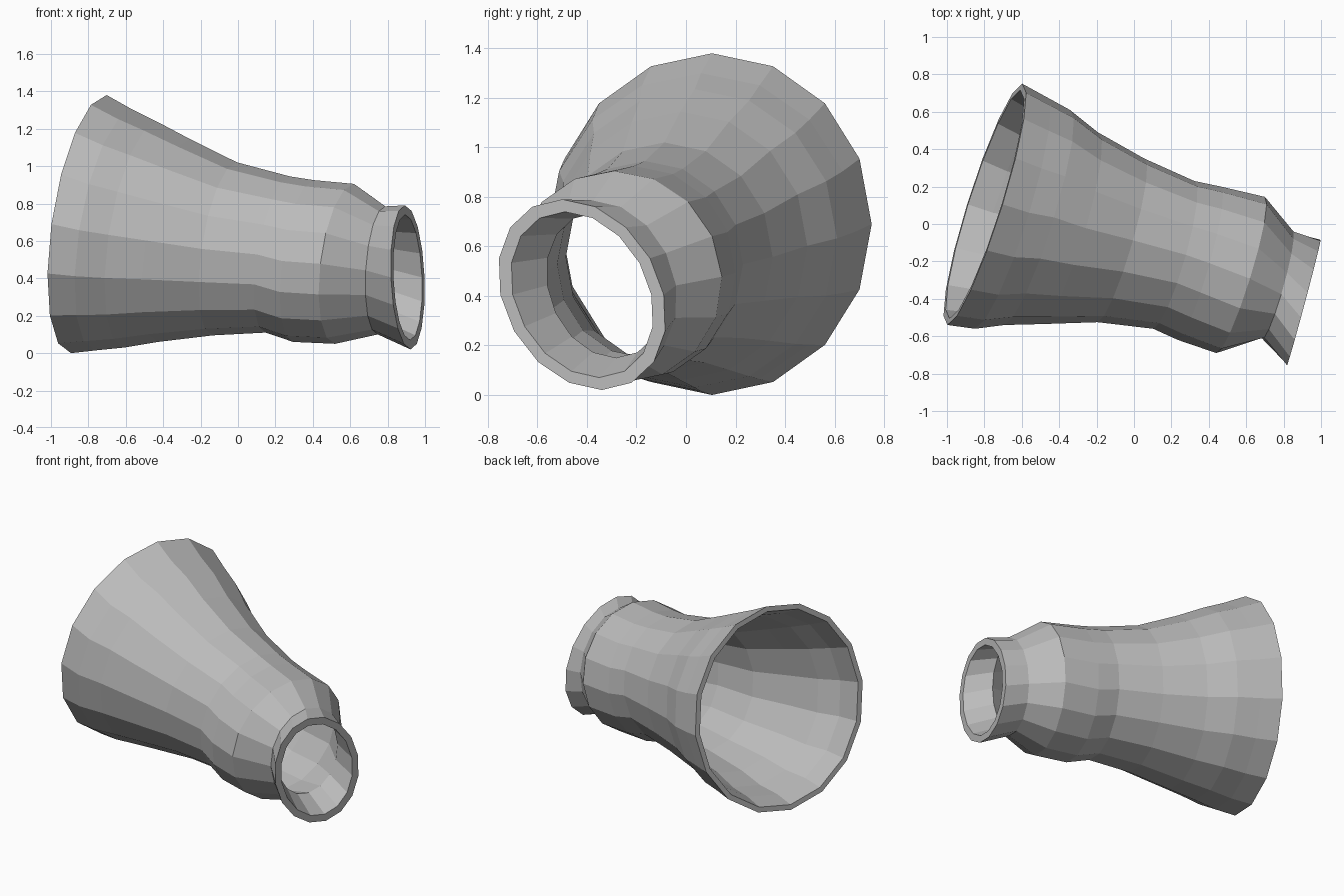
import bpy, bmesh
from math import sin, cos, pi

cube = bpy.data.objects.get("Cube")
if cube:
    bpy.data.objects.remove(cube, do_unlink=True)

SIDES = 16

grey = bpy.data.materials.new("plain_grey")
grey.use_nodes = True
colour = (0.5, 0.5, 0.5, 1)
grey.diffuse_color = colour
grey.node_tree.nodes["Principled BSDF"].inputs["Base Color"].default_value = colour

# Each section: back (x, y), front (x, y), top (x, z), bottom (x, z),
# sideways lean of the section, wall thickness
sections = [
    ((-.60, .75), (-1.0, -.54), (-.70, 1.38), (-.89, .00), 0, .035),
    ((-.48, .68), (-.86, -.56), (-.55, 1.30), (-.75, .015), 0, .04),
    ((-.35, .61), (-.70, -.54), (-.42, 1.235), (-.60, .03), 0, .04),
    ((-.20, .49), (-.50, -.535), (-.25, 1.145), (-.42, .06), 0, .04),
    ((.05, .35), (-.20, -.525), (.00, 1.02), (-.13, .095), 0, .04),
    ((.32, .23), (.10, -.56), (.28, .945), (.15, .11), 0, .04),
    ((.45, .20), (.22, -.62), (.42, .925), (.31, .06), 0, .05),
    ((.70, .145), (.44, -.69), (.62, .905), (.52, .05), -.02, .05),
    ((.85, -.04), (.68, -.61), (.79, .785), (.75, .10), -.05, .05),
    ((1.0, -.09), (.82, -.75), (.89, .79), (.92, .02), -.08, .05),
]


def add_ring(bm, section, inset):
    """Tilted oval ring through the four outline points, shrunk by inset."""
    back, front, top, bottom, lean, _ = section
    cx = (back[0] + front[0] + top[0] + bottom[0]) / 4
    cy, cz = (back[1] + front[1]) / 2, (top[1] + bottom[1]) / 2
    hy, hz = (back[1] - front[1]) / 2, (top[1] - bottom[1]) / 2
    tilt_y, tilt_z = (back[0] - front[0]) / 2, (top[0] - bottom[0]) / 2
    ky, kz = 1 - inset / hy, 1 - inset / hz
    ring = []
    for i in range(SIDES):
        c, s = ky * cos(2 * pi * i / SIDES), kz * sin(2 * pi * i / SIDES)
        ring.append(bm.verts.new((cx + tilt_y * c + tilt_z * s,
                                  cy + hy * c + lean * s, cz + hz * s)))
    return ring


# Flared tube: outer wall out, inner wall back, joined by a rim at each end
bm = bmesh.new()
rings = [add_ring(bm, s, 0) for s in sections]
rings += [add_ring(bm, s, s[5]) for s in reversed(sections)]
for a, b in zip(rings, rings[1:] + rings[:1]):
    for i in range(SIDES):
        j = (i + 1) % SIDES
        bm.faces.new((a[i], a[j], b[j], b[i]))
bmesh.ops.recalc_face_normals(bm, faces=bm.faces)

mesh = bpy.data.meshes.new("flared_tube")
bm.to_mesh(mesh)
bm.free()
mesh.materials.append(grey)
tube = bpy.data.objects.new("flared_tube", mesh)
bpy.context.collection.objects.link(tube)
